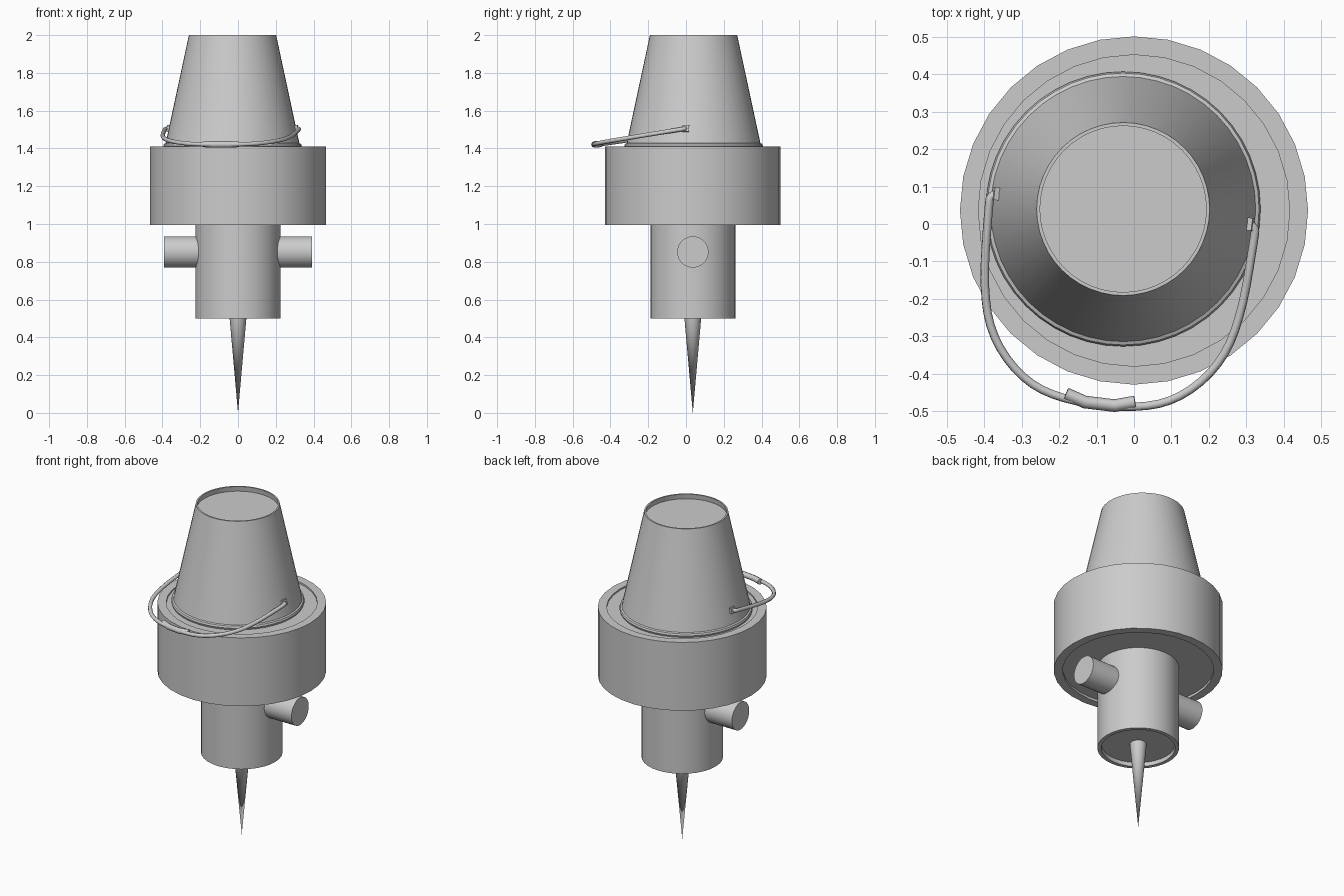
import bpy, bmesh, math
from mathutils import Vector

if "Cube" in bpy.data.objects:
    bpy.data.objects.remove(bpy.data.objects["Cube"])

CY = 0.036                      # main axis lies slightly behind the origin
HUB = Vector((-0.029, 0.04, 0)) # axis of the upturned bucket


def finish(name, bm, angle=35):
    bmesh.ops.recalc_face_normals(bm, faces=bm.faces)
    me = bpy.data.meshes.new(name)
    bm.to_mesh(me)
    bm.free()
    ob = bpy.data.objects.new(name, me)
    bpy.context.collection.objects.link(ob)
    bpy.ops.object.select_all(action='DESELECT')
    ob.select_set(True)
    bpy.context.view_layer.objects.active = ob
    bpy.ops.object.shade_smooth_by_angle(angle=math.radians(angle))
    return ob


def lathe(name, profile, sides, loc):
    """Revolve (radius, z) points; radius 0 becomes a single pole."""
    bm = bmesh.new()
    rings = []
    for r, z in profile:
        n = sides if r > 0 else 1
        rings.append([bm.verts.new((r * math.cos(2 * math.pi * i / sides),
                                    r * math.sin(2 * math.pi * i / sides), z)) for i in range(n)])
    for a, b in zip(rings, rings[1:]):
        for i in range(sides):
            j = (i + 1) % sides
            quad = [a[i % len(a)], a[j % len(a)], b[j % len(b)], b[i % len(b)]]
            bm.faces.new(list(dict.fromkeys(quad)))
    ob = finish(name, bm)
    ob.location = loc
    return ob


def tube(name, points, radius, kind='NURBS'):
    cu = bpy.data.curves.new(name, 'CURVE')
    cu.dimensions = '3D'
    cu.bevel_depth = radius
    cu.bevel_resolution = 2
    cu.use_fill_caps = True
    sp = cu.splines.new(kind)
    sp.points.add(len(points) - 1)
    for p, co in zip(sp.points, points):
        p.co = (*co, 1)
    if kind == 'NURBS':
        sp.order_u = 3
        sp.use_endpoint_u = True
        sp.resolution_u = 4
    ob = bpy.data.objects.new(name, cu)
    bpy.context.collection.objects.link(ob)
    return ob


axis = (0, CY, 0)

# Pointed spike
lathe("spike", [(0, 0), (0.047, 0.53), (0, 0.53)], 32, axis)

# Narrow stem with recessed underside
lathe("stem", [(0, 0.525), (0.203, 0.525), (0.203, 0.5), (0.225, 0.5),
               (0.225, 1.02), (0, 1.02)], 32, axis)

# Wide drum with shallow recesses at both ends
lathe("drum", [(0, 1.01), (0.416, 1.01), (0.416, 0.995), (0.465, 0.995),
               (0.465, 1.41), (0.416, 1.41), (0.416, 1.40), (0, 1.40)], 32, axis)

# Cross peg running through the stem
peg = lathe("cross_peg", [(0, -0.392), (0.083, -0.392), (0.083, 0.392), (0, 0.392)], 32,
            (0, CY, 0.852))
peg.rotation_euler.y = math.pi / 2

# Upturned bucket: recessed base on top, rolled lip resting on the drum
lathe("bucket", [(0, 1.97), (0.226, 1.97), (0.222, 2.0), (0.231, 2.0),
                 (0.354, 1.428), (0.363, 1.424), (0.367, 1.413), (0.363, 1.402),
                 (0.35, 1.402), (0.235, 1.95), (0, 1.95)], 48, HUB)

# Handle frame: u runs between the lugs, v swings outward and down
U = Vector((0.993, -0.119, 0))
V = Vector((-0.119, -0.993, -0.16))


def on_handle(u, v):
    return HUB + Vector((0, 0, 1.505)) + U * u + V * v


# Wire bail handle, half path mirrored
half = [(0.325, 0.0), (0.357, 0.0), (0.357, 0.04), (0.348, 0.24), (0.31, 0.38),
        (0.21, 0.488), (0.09, 0.527)]
path = half + [(-u, v) for u, v in reversed(half)]
tube("handle_wire", [on_handle(*p) for p in path], 0.0115)

# Grip sleeve at the middle of the handle
grip = [(-0.093, 0.508), (-0.04, 0.524), (0.04, 0.524), (0.093, 0.508)]
tube("handle_grip", [on_handle(*p) for p in grip], 0.017, 'POLY')

# Small lugs holding the wire ends
for side, s in (("left", -1), ("right", 1)):
    bm = bmesh.new()
    bmesh.ops.create_cube(bm, size=1)
    bmesh.ops.scale(bm, vec=(0.018, 0.034, 0.034), verts=bm.verts)
    lug = finish("lug_" + side, bm)
    lug.location = on_handle(0.341 * s, 0)
    lug.rotation_euler = (0, -0.21 * s, math.atan2(U.y, U.x))
